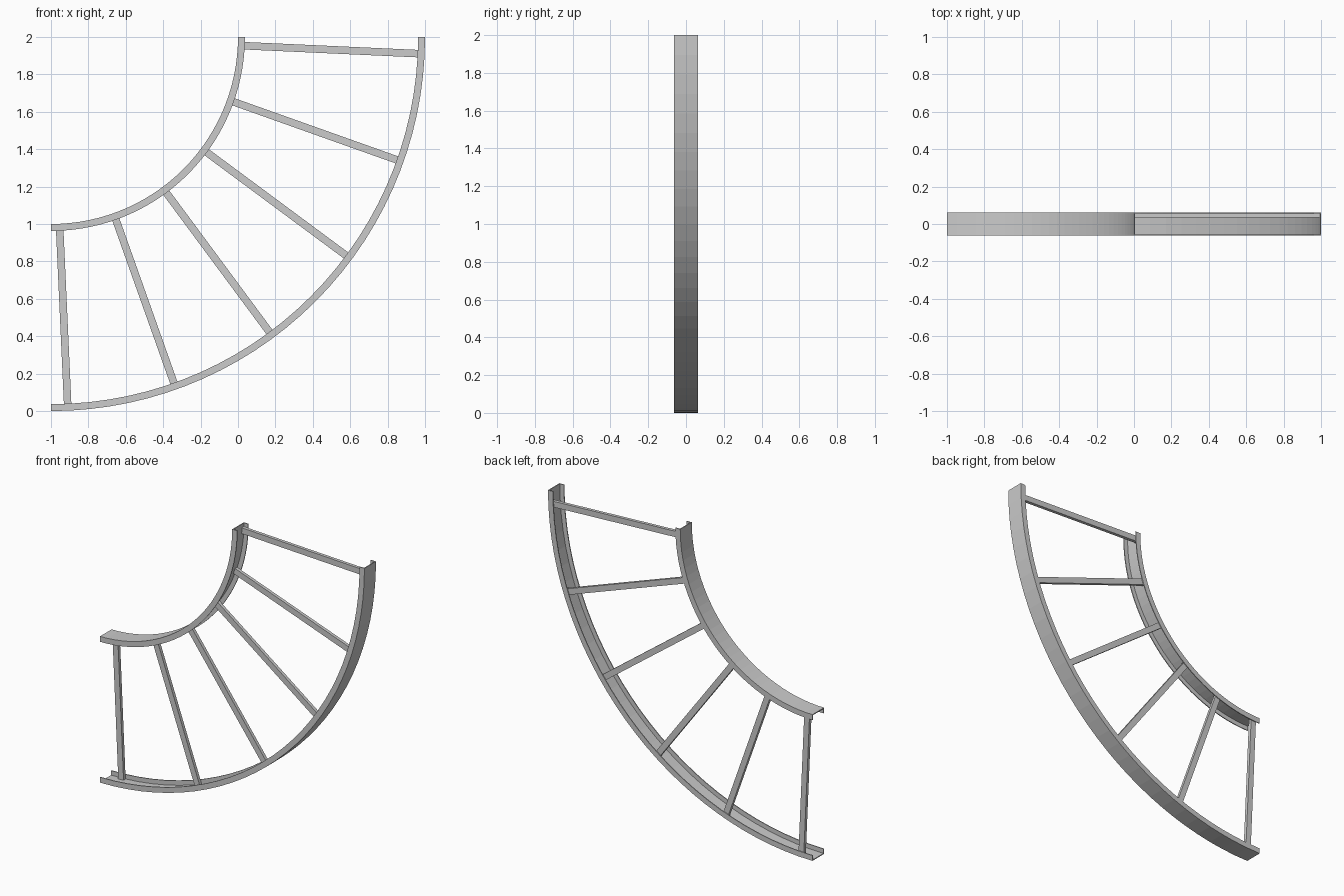
import bpy, bmesh
from math import radians, sin, cos
from mathutils import Vector, Matrix

if "Cube" in bpy.data.objects:
    bpy.data.objects.remove(bpy.data.objects["Cube"])

CX, CZ = -1.0, 2.0      # centre of the bend
H = 0.0625              # half depth of the rails
F = 0.037               # flange length
T = 0.006               # sheet thickness
STEPS = 30


def finish(name, bm):
    bmesh.ops.recalc_face_normals(bm, faces=bm.faces[:])
    me = bpy.data.meshes.new(name)
    bm.to_mesh(me)
    bm.free()
    ob = bpy.data.objects.new(name, me)
    bpy.context.collection.objects.link(ob)
    return ob


def curved_rail(name, radius, d):
    # C-shaped channel: web at the given radius, flanges pointing along d
    prof = [(0, -H), (F, -H), (F, -H + T), (T, -H + T),
            (T, H - T), (F, H - T), (F, H), (0, H)]
    bm = bmesh.new()
    rings = []
    for i in range(STEPS + 1):
        a = radians(90 * i / STEPS)
        rings.append([bm.verts.new((CX + (radius + d * u) * sin(a), y,
                                    CZ - (radius + d * u) * cos(a)))
                      for u, y in prof])
    n = len(prof)
    for r0, r1 in zip(rings, rings[1:]):
        for j in range(n):
            k = (j + 1) % n
            bm.faces.new((r0[j], r0[k], r1[k], r1[j]))
    bm.faces.new(rings[0])
    bm.faces.new(rings[-1])
    return finish(name, bm)


def rung(name, angle):
    # flat bar running radially between the two webs, against the back flanges
    r0, r1 = 1.0 + T / 2, 2.0 - T
    y0, y1 = 0.034, H - T
    bm = bmesh.new()
    bmesh.ops.create_cube(bm, size=1)
    m = (Matrix.Translation((CX, 0, CZ)) @ Matrix.Rotation(-angle, 4, 'Y')
         @ Matrix.Translation((0, (y0 + y1) / 2, -(r0 + r1) / 2))
         @ Matrix.Diagonal((0.04, y1 - y0, r1 - r0, 1)))
    bm.transform(m)
    return finish(name, bm)


# Side rails
curved_rail("outer_rail", 2.0, -1)
curved_rail("inner_rail", 1.0, 1)

# Six radial rungs
for i in range(6):
    rung(f"rung_{i + 1}", radians(2.6 + i * (90 - 5.2) / 5))
